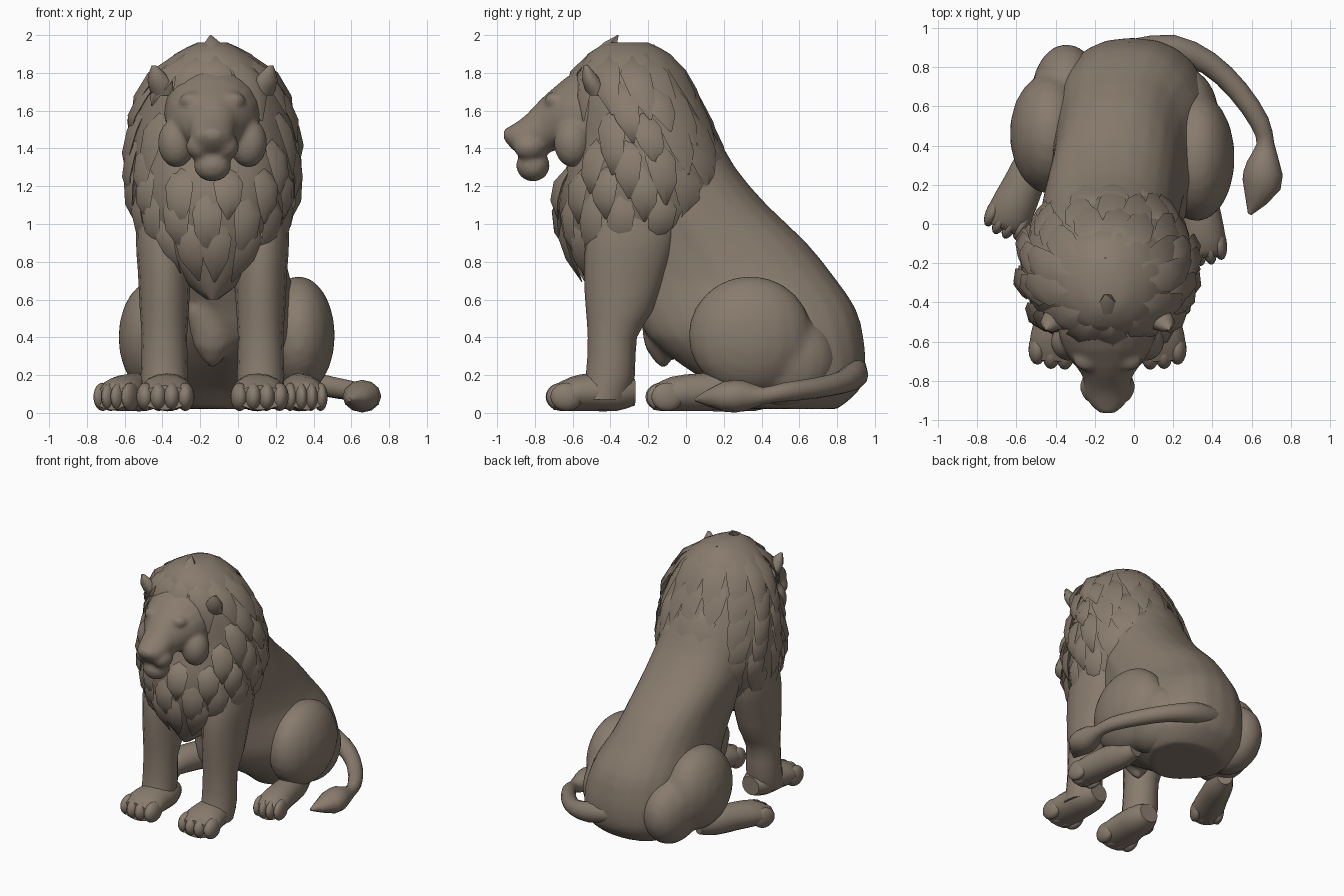
import bpy, bmesh, math, random
from mathutils import Vector, Matrix

random.seed(4)
cube = bpy.data.objects.get("Cube")
if cube:
    bpy.data.objects.remove(cube, do_unlink=True)

fur = bpy.data.materials.new("stone brown")
fur.use_nodes = True
fur.diffuse_color = (0.25, 0.2, 0.155, 1)
for node in fur.node_tree.nodes:
    if node.type == "BSDF_PRINCIPLED":
        node.inputs["Base Color"].default_value = fur.diffuse_color
        node.inputs["Roughness"].default_value = 0.9

CX = -0.135  # centre line of head and chest
UP = Vector((0, 0, 1))


def refine(rows, steps):
    """Catmull-Rom interpolation through rows of numbers."""
    out = []
    for i in range(len(rows) - 1):
        a, b, c, d = (rows[max(0, min(len(rows) - 1, i + k))] for k in (-1, 0, 1, 2))
        for s in range(steps):
            t = s / steps
            out.append([q + 0.5 * t * (r - p + t * (2 * p - 5 * q + 4 * r - s4 + t * (3 * (q - r) + s4 - p)))
                        for p, q, r, s4 in zip(a, b, c, d)])
    return out + [list(rows[-1])]


def skin(bm, rings):
    """Bridge rings of points and cap both ends."""
    loops = [[bm.verts.new(p) for p in ring] for ring in rings]
    n = len(loops[0])
    for a, b in zip(loops, loops[1:]):
        for j in range(n):
            k = (j + 1) % n
            bm.faces.new((a[j], a[k], b[k], b[j]))
    bm.faces.new(loops[0])
    bm.faces.new(loops[-1])


def loft(bm, rows, axis=None, n=16, steps=2, power=1.0, taper=0.0, bumps=0.0):
    """Rows are x, y, z, half width, half height; axis None follows the path."""
    rows = refine(rows, steps)
    centres = [Vector(r[:3]) for r in rows]
    rings = []
    for i, row in enumerate(rows):
        if axis == "Z":
            side, up = Vector((1, 0, 0)), Vector((0, 1, 0))
        elif axis == "Y":
            side, up = Vector((1, 0, 0)), UP
        else:
            t = centres[min(i + 1, len(rows) - 1)] - centres[max(i - 1, 0)]
            side = t.cross(UP).normalized()
            up = side.cross(t).normalized()
        ring = []
        for j in range(n):
            a = math.tau * j / n
            c, s = (math.copysign(abs(v) ** power, v) for v in (math.cos(a), math.sin(a)))
            grow = 1 + bumps * random.uniform(-1, 1)
            c *= 1 - taper * max(0, -s)
            ring.append(centres[i] + (side * c * row[3] + up * s * row[4]) * grow)
        rings.append(ring)
    skin(bm, rings)


def blob(bm, centre, size):
    bmesh.ops.create_uvsphere(bm, u_segments=18, v_segments=12, radius=1,
                              matrix=Matrix.Translation(centre) @ Matrix.Diagonal((*size, 1)))


def finish(bm, name, matrix=None, voxel=0, angle=60):
    bmesh.ops.recalc_face_normals(bm, faces=bm.faces)
    if matrix:
        bm.transform(matrix)
    mesh = bpy.data.meshes.new(name)
    bm.to_mesh(mesh)
    bm.free()
    mesh.materials.append(fur)
    mesh.shade_smooth()
    mesh.set_sharp_from_angle(angle=math.radians(angle))
    ob = bpy.data.objects.new(name, mesh)
    bpy.context.collection.objects.link(ob)
    if voxel:  # fuse overlapping forms into one soft surface
        fuse = ob.modifiers.new("fuse", "REMESH")
        fuse.mode, fuse.voxel_size, fuse.use_smooth_shade = "VOXEL", voxel, True
        soft = ob.modifiers.new("soften", "SMOOTH")
        soft.factor, soft.iterations = 0.5, 4
    return ob


# Torso: horizontal slices from the seat up into the mane
bm = bmesh.new()
slices = [(0.02, 0.0, 0.3, 0.8, 0.28), (0.12, 0.0, 0.18, 0.92, 0.37), (0.25, -0.01, -0.02, 0.95, 0.41),
          (0.4, -0.02, -0.2, 0.94, 0.42), (0.55, -0.04, -0.28, 0.9, 0.39), (0.7, -0.07, -0.36, 0.8, 0.35),
          (0.9, -0.1, -0.47, 0.64, 0.34), (1.1, -0.13, -0.52, 0.43, 0.35), (1.3, -0.14, -0.48, 0.26, 0.33),
          (1.5, -0.14, -0.4, 0.15, 0.27)]
loft(bm, [(x, (f + b) / 2, z, w, (b - f) / 2) for z, x, f, b, w in slices],
     "Z", n=24, power=0.85, taper=0.4)
loft(bm, [(CX, -0.12, 0.23, 0.01, 0.01), (CX, -0.13, 0.35, 0.1, 0.09), (CX, -0.12, 0.55, 0.14, 0.12)], "Z")
finish(bm, "torso", voxel=0.025)


# Paw with four toes, toe tip at the local origin and pointing to -y
def paw(bm, length, width):
    loft(bm, [(0, length, 0.11, width * 0.5, 0.07), (0, length * 0.8, 0.11, width * 0.8, 0.1),
              (0, length * 0.5, 0.11, width * 0.9, 0.1), (0, 0.14, 0.1, width, 0.09),
              (0, 0.05, 0.08, width * 0.85, 0.065)], "Y")
    for k in (-1.5, -0.5, 0.5, 1.5):
        blob(bm, (k * width * 0.47, 0.085 + 0.018 * abs(k), 0.085), (width * 0.32, 0.085, 0.075))


def place(x, y, degrees):
    return Matrix.Translation((x, y, 0)) @ Matrix.Rotation(math.radians(degrees), 4, "Z")


# Front legs and paws
for label, sign in (("right", -1), ("left", 1)):
    x = CX + sign * 0.255
    bm = bmesh.new()
    loft(bm, [(x, -0.44, 0.07, 0.12, 0.13), (x, -0.4, 0.2, 0.125, 0.13), (x, -0.39, 0.4, 0.12, 0.13),
              (x, -0.35, 0.55, 0.13, 0.18), (x, -0.32, 0.75, 0.14, 0.22),
              (x, -0.28, 0.95, 0.15, 0.24), (x, -0.25, 1.15, 0.11, 0.18)], "Z")
    finish(bm, label + "_front_leg")
    bm = bmesh.new()
    paw(bm, 0.48, 0.15)
    finish(bm, label + "_front_paw", place(x, -0.75, sign * 3))

# Hind legs: the right one is splayed outward
for label, centre, size, toe, turn in (
        ("left", (0.32, 0.34, 0.41), (0.195, 0.33, 0.315), (0.37, -0.22), 7),
        ("right", (-0.43, 0.46, 0.4), (0.205, 0.31, 0.31), (-0.69, -0.07), -25)):
    bm = bmesh.new()
    blob(bm, centre, size)
    blob(bm, (centre[0] * 0.8, centre[1] + 0.2, 0.28), (0.18, 0.26, 0.25))
    finish(bm, label + "_haunch", voxel=0.025)
    bm = bmesh.new()
    paw(bm, 0.6, 0.115)
    finish(bm, label + "_hind_paw", place(*toe, turn))

# Tail curling round to the left, ending in a tuft
bm = bmesh.new()
tail = [(0.03, 0.85, 0.24, 0.1), (0.2, 0.89, 0.2, 0.075), (0.38, 0.82, 0.16, 0.06), (0.53, 0.68, 0.13, 0.055),
        (0.64, 0.52, 0.11, 0.05), (0.67, 0.41, 0.09, 0.045), (0.66, 0.31, 0.09, 0.085),
        (0.65, 0.2, 0.085, 0.1), (0.59, 0.05, 0.07, 0.01)]
loft(bm, [(x, y, z, r, min(r, 0.08)) for x, y, z, r in tail], n=12)
finish(bm, "tail")

# Mane: rows of height, front, back and half width
mane = refine([(0.6, -0.47, -0.35, 0.03), (0.7, -0.53, -0.15, 0.16), (0.85, -0.6, 0.0, 0.3),
               (1.0, -0.66, 0.18, 0.38), (1.2, -0.67, 0.24, 0.43), (1.4, -0.61, 0.18, 0.43),
               (1.6, -0.59, 0.09, 0.395), (1.8, -0.57, -0.01, 0.3), (1.9, -0.52, -0.08, 0.2),
               (1.96, -0.42, -0.2, 0.08)], 2)
bm = bmesh.new()
loft(bm, [(CX, (f + b) / 2, z, w, (b - f) / 2) for z, f, b, w in mane], "Z", n=28, steps=1, bumps=0.025)
finish(bm, "mane", angle=50)


def on_mane(z, a, lift=0.0):
    z = max(mane[0][0], min(mane[-1][0], z))
    for lo, hi in zip(mane, mane[1:]):
        if z <= hi[0]:
            break
    t = (z - lo[0]) / (hi[0] - lo[0])
    f, b, w = (p + (q - p) * t for p, q in zip(lo[1:], hi[1:]))
    out = Vector((math.cos(a), math.sin(a), 0))
    return Vector((CX + out.x * w, (f + b) / 2 + out.y * (b - f) / 2, z)) + out * lift


# Mane locks: flattened spindles lying down the mane in staggered rows
bm = bmesh.new()
for row, top in enumerate((1.9, 1.76, 1.6, 1.45, 1.3, 1.16, 1.02)):
    count = 13 + row % 2
    for j in range(count):
        a = math.tau * (j + 0.5 * (row % 2)) / count + random.uniform(-0.08, 0.08)
        root = on_mane(top, a)
        if root.y < -0.45 and abs(root.x - CX) < 0.26 and 1.3 < top < 1.85:
            continue  # keep the face clear
        length = random.uniform(0.27, 0.36)
        flat = 0.45 if math.sin(a) > 0.3 else 1.0
        rings = []
        for t, wide, lift in ((0, 0.035, -0.02), (0.3, 0.08, 0.012), (0.65, 0.065, 0.03), (1, 0.006, 0.025)):
            c = on_mane(top - t * length, a + 0.1 * t * math.cos(a), lift * flat)
            side = Vector((-math.sin(a), math.cos(a), 0)) * wide
            out = Vector((math.cos(a), math.sin(a), 0.2)) * wide * 0.4 * flat
            rings.append([c + side, c + out, c - side, c - out])
        skin(bm, rings)
finish(bm, "mane_locks", angle=70)

# Crown tufts
bm = bmesh.new()
for y, z, r in ((-0.36, 2.0, 0.06), (-0.17, 1.95, 0.05)):
    loft(bm, [(CX, y - 0.1, z - 0.11, r, r), (CX, y - 0.04, z - 0.04, r * 0.7, r * 0.7),
              (CX - 0.01, y, z, 0.004, 0.004)], "Z", n=6, steps=1)
finish(bm, "crown_tufts", angle=40)

# Head: skull tapering to the nose, with brows, cheeks, lips and chin
bm = bmesh.new()
loft(bm, [(CX, -0.4, 1.58, 0.27, 0.27), (CX, -0.58, 1.58, 0.245, 0.23), (CX, -0.69, 1.56, 0.19, 0.17),
          (CX, -0.77, 1.51, 0.13, 0.15), (CX, -0.85, 1.465, 0.115, 0.11), (CX, -0.92, 1.46, 0.09, 0.065),
          (CX, -0.965, 1.475, 0.035, 0.025)], "Y", n=20)
blob(bm, (CX, -0.81, 1.31), (0.1, 0.09, 0.085))
for s in (-1, 1):
    blob(bm, (CX + s * 0.105, -0.69, 1.655), (0.07, 0.06, 0.045))
    blob(bm, (CX + s * 0.07, -0.83, 1.41), (0.07, 0.085, 0.07))
    blob(bm, (CX + s * 0.19, -0.6, 1.43), (0.1, 0.1, 0.13))
finish(bm, "head", voxel=0.016)

# Ears half buried in the mane
for label, s in (("right", -1), ("left", 1)):
    bm = bmesh.new()
    loft(bm, [(CX + s * 0.25, -0.46, 1.68, 0.07, 0.06), (CX + s * 0.28, -0.5, 1.76, 0.065, 0.05),
              (CX + s * 0.31, -0.53, 1.84, 0.012, 0.012)], "Z", n=8)
    finish(bm, label + "_ear")
